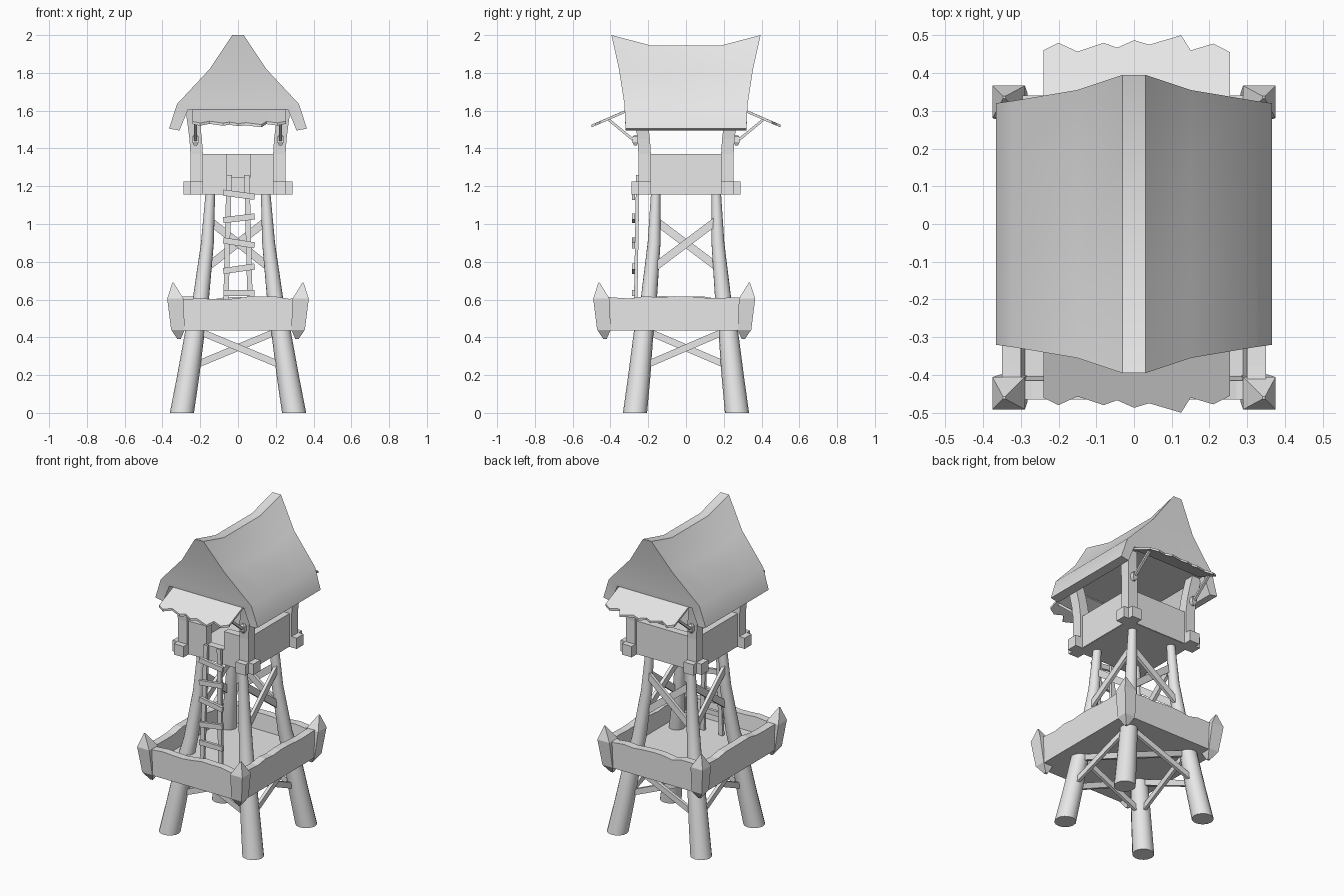
import bpy, bmesh, math, random
from mathutils import Vector

cube = bpy.data.objects.get("Cube")
if cube:
    bpy.data.objects.remove(cube)
random.seed(4)

grey = bpy.data.materials.new("plain_grey")
grey.use_nodes = True
grey.diffuse_color = (0.8, 0.8, 0.8, 1)
grey.node_tree.nodes["Principled BSDF"].inputs["Base Color"].default_value = (0.8, 0.8, 0.8, 1)


def loft(name, rings, smooth=None, caps=None):
    """Skin closed rings of points; caps lists index loops for the ends."""
    bm = bmesh.new()
    rows = [[bm.verts.new(p) for p in ring] for ring in rings]
    n = len(rows[0])
    for a, b in zip(rows, rows[1:]):
        for i in range(n):
            j = (i + 1) % n
            bm.faces.new((a[i], a[j], b[j], b[i]))
    for row in (rows[0], rows[-1]):
        for loop in caps or [range(n)]:
            bm.faces.new([row[i] for i in loop])
    bmesh.ops.recalc_face_normals(bm, faces=bm.faces)
    me = bpy.data.meshes.new(name)
    bm.to_mesh(me)
    bm.free()
    me.materials.append(grey)
    ob = bpy.data.objects.new(name, me)
    bpy.context.collection.objects.link(ob)
    if smooth:
        bpy.ops.object.select_all(action='DESELECT')
        ob.select_set(True)
        bpy.context.view_layer.objects.active = ob
        bpy.ops.object.shade_smooth_by_angle(angle=math.radians(smooth))
    return ob


def square(x, y, z, h):
    return [(x - h, y - h, z), (x + h, y - h, z), (x + h, y + h, z), (x - h, y + h, z)]


def box(name, lo, hi):
    def rect(z):
        return [(lo[0], lo[1], z), (hi[0], lo[1], z), (hi[0], hi[1], z), (lo[0], hi[1], z)]
    return loft(name, [rect(lo[2]), rect(hi[2])])


def beam(name, a, b, width, depth, normal):
    """Plank from a to b; normal is the direction its broad side faces."""
    a, b = Vector(a), Vector(b)
    side = (b - a).cross(Vector(normal)).normalized()
    out = side.cross(b - a).normalized()
    corners = [side * width / 2 * s + out * depth / 2 * t
               for s, t in ((-1, -1), (1, -1), (1, 1), (-1, 1))]
    return loft(name, [[p + c for c in corners] for p in (a, b)])


CORNERS = [(sx, sy) for sx in (-1, 1) for sy in (-1, 1)]

# Flared round legs: height, x, y, radius
LEG = [(0, .297, .27, .064), (.2, .263, .247, .059), (.43, .228, .224, .052),
       (.6, .197, .197, .043), (.9, .162, .169, .034), (1.17, .146, .16, .025)]


def leg_at(z):
    for a, b in zip(LEG, LEG[1:]):
        if z <= b[0]:
            t = (z - a[0]) / (b[0] - a[0])
            return a[1] + (b[1] - a[1]) * t, a[2] + (b[2] - a[2]) * t


for sx, sy in CORNERS:
    rings = [[(sx * x + r * math.cos(k * math.tau / 16), sy * y + r * math.sin(k * math.tau / 16), z)
              for k in range(16)] for z, x, y, r in LEG]
    loft("leg", rings, smooth=40)


# Cross braces between the legs
def cross(name, z0, z1, axis, side, width):
    for flip in (-1, 1):
        ends = []
        for z, s in ((z0, -flip), (z1, flip)):
            x, y = leg_at(z)
            shift = .011 * flip
            ends.append((side * x + shift, s * y, z) if axis == 0 else (s * x, side * y + shift, z))
        beam(name, ends[0], ends[1], width, .02, (1, 0, 0) if axis == 0 else (0, 1, 0))


for side in (-1, 1):
    for axis in (0, 1):
        cross("lower_brace", .24, .44, axis, side, .036)
        if (axis, side) != (1, -1):
            cross("upper_brace", .76, 1.02, axis, side, .042)

# Lower platform with wavy parapet walls
DECK_Y, DECK_HX, DECK_HY = -.0625, .35, .4025
box("lower_floor", (-.34, DECK_Y - .39, .435), (.34, DECK_Y + .39, .51))


def parapet(u, n, dist, half):
    u, n, c = Vector(u), Vector(n), Vector((0, DECK_Y, 0))
    rings = []
    for k in range(11):
        p = c + u * half * (k / 5 - 1)
        top = .608 + random.uniform(-.009, .012)
        rings.append([p + n * d + Vector((0, 0, z)) for d, z in
                      ((dist, .435), (dist, top), (dist - .05, top), (dist - .07, .435))])
    loft("parapet", rings)


for s in (-1, 1):
    parapet((1, 0, 0), (0, s, 0), DECK_HY, DECK_HX - .01)
    parapet((0, 1, 0), (s, 0, 0), DECK_HX, DECK_HY - .01)

# Pointed corner stakes leaning outwards
for sx, sy in CORNERS:
    rings = [square(sx * (.332 + d), DECK_Y + sy * (.386 + d), z, h) for d, z, h in
             ((-.02, .39, .008), (-.014, .44, .036), (0, .605, .043), (.012, .69, .003))]
    loft("corner_stake", rings)

# Ladder with crooked rungs
for s in (-1, 1):
    beam("ladder_rail", (s * .066, -.268, .5), (s * .047, -.255, 1.26), .028, .018, (0, 1, 0))
for z, tilt in ((.635, 0), (.763, .012), (.9, -.013), (1.03, .01), (1.155, -.011)):
    beam("ladder_rung", (-.078, -.278, z - tilt), (.088, -.278, z + tilt), .032, .018, (0, 1, 0))

# Cabin floor and half walls, with a doorway in front
box("cabin_floor", (-.235, -.235, 1.155), (.235, .235, 1.2))
OUT, INN, BASE, TOP = .238, .19, 1.157, 1.37
box("back_wall", (-.2, INN, BASE), (.2, OUT, TOP))
box("right_wall", (-OUT, -.2, BASE), (-INN, .2, TOP))
box("left_wall", (INN, -.2, BASE), (OUT, .2, TOP))
box("front_wall_right", (-.2, -OUT, BASE), (-.057, -INN, TOP))
box("front_wall_left", (.067, -OUT, BASE), (.2, -INN, TOP))
box("door_sill", (-.06, -OUT + .002, BASE), (.07, -INN, 1.25))

# Corner posts bending outwards, with crossed beam ends at the foot
for sx, sy in CORNERS:
    rings = [square(sx * c, sy * c, z, .033) for c, z in
             ((.219, 1.16), (.219, 1.37), (.224, 1.45), (.234, 1.53), (.248, 1.62))]
    loft("corner_post", rings)
    for hx, hy in ((.052, .035), (.035, .052)):
        cx, cy = sx * (.185 + hx), sy * (.185 + hy)
        box("beam_end", (cx - hx, cy - hy, 1.155), (cx + hx, cy + hy, 1.225))

# Sagging gable roof: x, z, half length, sag; listed from ridge to eave underside
ROOF = [(.03, 2.0, .395, .055), (.15, 1.82, .355, .025), (.323, 1.635, .326, 0),
        (.365, 1.505, .32, 0), (.31, 1.495, .32, 0), (.265, 1.605, .32, 0)]
rings = []
for t in (-1, -.47, .47, 1):
    sag = 0 if abs(t) == 1 else 1
    half = [(x, t * ly, z - d * sag) for x, z, ly, d in ROOF]
    rings.append(half + [(-x, y, z) for x, y, z in reversed(half)])
gable = [(0, 1, 10, 11), (1, 2, 9, 10), (2, 5, 6, 9), (2, 3, 4, 5), (9, 8, 7, 6)]
loft("roof", rings, smooth=35, caps=gable)

# Ragged awnings at both gable ends, with struts and pegs
EDGE = [(-.24, .46), (-.2, .48), (-.15, .457), (-.08, .48), (-.045, .467), (0, .487),
        (.04, .475), (.125, .5), (.15, .46), (.21, .478), (.255, .455)]
for s in (-1, 1):
    rings = []
    for x, y in EDGE:
        drop = 1.605 - (y - .3) * .42
        rings.append([(x, s * .3, 1.612), (x, s * y, drop + .005),
                      (x, s * y, drop - .009), (x, s * .3, 1.598)])
    loft("awning", rings)
    for sx in (-1, 1):
        x = sx * .225
        beam("awning_strut", (x, s * .255, 1.425), (x, s * .41, 1.553), .014, .016, (1, 0, 0))
        loft("strut_peg", [square(x, s * .268, z, h) for z, h in
                           ((1.415, .007), (1.435, .017), (1.462, .015), (1.472, .006))])
